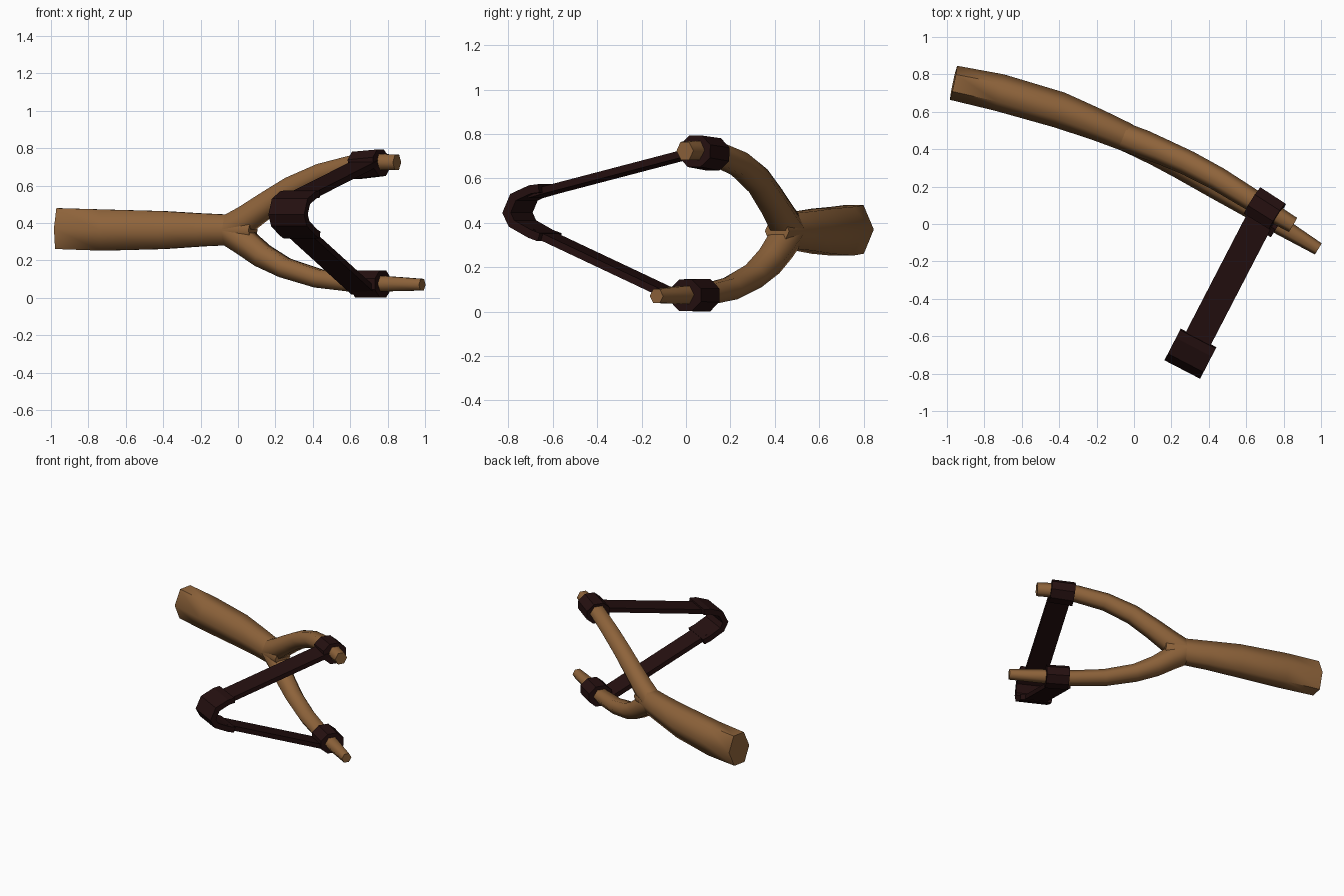
import bpy, math
from mathutils import Vector

if "Cube" in bpy.data.objects:
    bpy.data.objects.remove(bpy.data.objects["Cube"])


def material(name, rgb):
    m = bpy.data.materials.new(name)
    m.diffuse_color = (*rgb, 1)
    m.use_nodes = True
    m.node_tree.nodes["Principled BSDF"].inputs["Base Color"].default_value = m.diffuse_color
    return m


wood = material("warm brown wood", (0.27, 0.125, 0.043))
leather = material("dark leather", (0.018, 0.005, 0.005))
UP = Vector((0, 0, 1))


def make(name, verts, faces, mat, smooth=False):
    me = bpy.data.meshes.new(name)
    me.from_pydata(verts, [], faces)
    me.materials.append(mat)
    ob = bpy.data.objects.new(name, me)
    bpy.context.collection.objects.link(ob)
    if smooth:
        bpy.ops.object.select_all(action='DESELECT')
        ob.select_set(True)
        bpy.context.view_layer.objects.active = ob
        bpy.ops.object.shade_smooth_by_angle(angle=math.radians(66))
    return ob


def tube(name, path, mat, sides=6, turn=0.0, smooth=False):
    """Loft along (x, y, z, side radius, upright radius) stations."""
    pts = [Vector(p[:3]) for p in path]
    verts, faces, n = [], [], len(path)
    for i, p in enumerate(path):
        t = (pts[min(i + 1, n - 1)] - pts[max(i - 1, 0)]).normalized()
        side = UP.cross(t).normalized()
        up = t.cross(side)
        for k in range(sides):
            a = 2 * math.pi * k / sides + turn
            verts.append(pts[i] + side * (p[3] * math.cos(a)) + up * (p[4] * math.sin(a)))
    for i in range(n - 1):
        for k in range(sides):
            j = (k + 1) % sides
            faces.append((i * sides + k, i * sides + j, (i + 1) * sides + j, (i + 1) * sides + k))
    faces.append(tuple(reversed(range(sides))))
    faces.append(tuple(range((n - 1) * sides, n * sides)))
    return make(name, verts, faces, mat, smooth)


# Handle
tube("handle", [(-0.965, 0.755, 0.37, 0.093, 0.126), (-0.72, 0.703, 0.362, 0.1, 0.127),
                (-0.4, 0.61, 0.362, 0.097, 0.117), (-0.2, 0.532, 0.363, 0.085, 0.102),
                (-0.05, 0.468, 0.363, 0.077, 0.094), (0.08, 0.41, 0.362, 0.06, 0.07)],
     wood, smooth=True)

# Fork prongs, starting inside the end of the handle
tube("upper_prong", [(-0.06, 0.47, 0.365, 0.074, 0.08), (0.05, 0.428, 0.425, 0.075, 0.08),
                     (0.155, 0.385, 0.5, 0.07, 0.073), (0.29, 0.325, 0.59, 0.067, 0.066),
                     (0.45, 0.24, 0.665, 0.064, 0.06), (0.62, 0.135, 0.712, 0.06, 0.057),
                     (0.74, 0.06, 0.727, 0.05, 0.05), (0.85, -0.005, 0.724, 0.044, 0.047)],
     wood, smooth=True)
tube("lower_prong", [(-0.06, 0.47, 0.36, 0.074, 0.08), (0.04, 0.425, 0.295, 0.075, 0.078),
                     (0.13, 0.375, 0.225, 0.07, 0.07), (0.25, 0.305, 0.16, 0.065, 0.06),
                     (0.43, 0.2, 0.103, 0.062, 0.056), (0.62, 0.09, 0.077, 0.058, 0.052),
                     (0.79, -0.015, 0.075, 0.048, 0.047), (0.985, -0.133, 0.07, 0.035, 0.036)],
     wood, smooth=True)

# Leather cuffs wrapped around the prongs
for name, a, b in (("upper_cuff", (0.633, 0.125, 0.708), (0.767, 0.04, 0.722)),
                   ("lower_cuff", (0.645, 0.08, 0.074), (0.775, -0.002, 0.074))):
    tube(name, [(*a, 0.09, 0.079), (*b, 0.088, 0.077)], leather, sides=8, turn=math.pi / 8)

# Band and pouch: side profiles (distance back, height) with width along the prongs
ORIGIN = Vector((0.69, 0.056, 0))
BACK = Vector((-0.46, -0.888, 0))
ACROSS = Vector((0.888, -0.46, 0))


def strap(name, profile, width, thick):
    """Ribbon following a profile, thickened evenly about its centre line."""
    verts, faces, n = [], [], len(profile)
    for i in range(n):
        def direction(a, b):
            return Vector((profile[b][0] - profile[a][0], profile[b][1] - profile[a][1])).normalized()
        d0 = direction(max(i - 1, 0), max(i, 1))
        d1 = direction(min(i, n - 2), min(i + 1, n - 1))
        d = (d0 + d1).normalized()
        h = thick / 2 / max(d.dot(d0), 0.5)
        for s, w in ((1, -1), (1, 1), (-1, 1), (-1, -1)):
            u = profile[i][0] - d.y * h * s
            z = profile[i][1] + d.x * h * s
            verts.append(ORIGIN + BACK * u + ACROSS * (w * width / 2) + UP * z)
    for i in range(n - 1):
        for k in range(4):
            j = (k + 1) % 4
            faces.append((i * 4 + k, i * 4 + j, i * 4 + 4 + j, i * 4 + 4 + k))
    faces += [(3, 2, 1, 0), tuple(range(4 * n - 4, 4 * n))]
    return make(name, verts, faces, leather)


strap("upper_band", [(0.0, 0.722), (0.76, 0.545), (0.83, 0.527)], 0.15, 0.032)
strap("lower_band", [(0.03, 0.032), (0.77, 0.342), (0.83, 0.367)], 0.15, 0.032)
strap("pouch", [(0.755, 0.555), (0.8, 0.55), (0.885, 0.515), (0.918, 0.445),
                (0.893, 0.397), (0.8, 0.35), (0.755, 0.335)], 0.215, 0.038)
